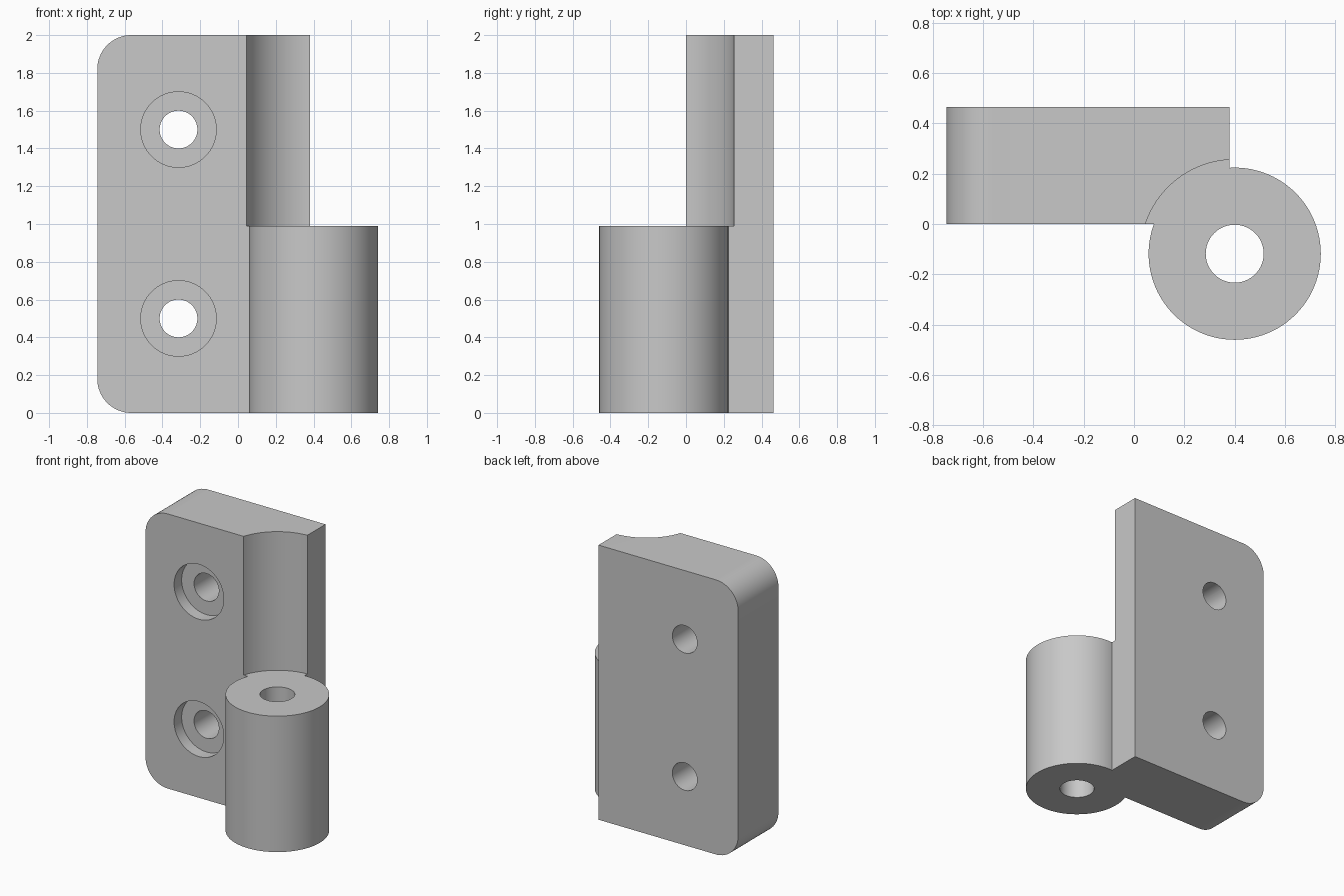
import bpy
import bmesh
import math
from mathutils import Matrix, Vector

cube = bpy.data.objects.get("Cube")
if cube:
    bpy.data.objects.remove(cube, do_unlink=True)

LEFT, RIGHT, BACK = -0.745, 0.38, 0.464
HEIGHT, KNUCKLE_TOP = 2.0, 0.99
CORNER = 0.18
PIN = Vector((0.4, -0.118, 0))
SCREW_X = -0.315

steel = bpy.data.materials.new("grey metal")
steel.use_nodes = True
grey = (0.58, 0.58, 0.58, 1)
steel.diffuse_color = grey
steel.node_tree.nodes["Principled BSDF"].inputs["Base Color"].default_value = grey


def finish(name, bm):
    bmesh.ops.recalc_face_normals(bm, faces=bm.faces)
    mesh = bpy.data.meshes.new(name)
    bm.to_mesh(mesh)
    bm.free()
    mesh.materials.append(steel)
    obj = bpy.data.objects.new(name, mesh)
    bpy.context.collection.objects.link(obj)
    return obj


def cylinder(name, start, end, radius, sides=96):
    """Cylinder running between two points."""
    axis = end - start
    turn = axis.to_track_quat('Z', 'Y').to_matrix().to_4x4()
    bm = bmesh.new()
    bmesh.ops.create_cone(bm, cap_ends=True, segments=sides, radius1=radius,
                          radius2=radius, depth=axis.length,
                          matrix=Matrix.Translation((start + end) / 2) @ turn)
    return finish(name, bm)


def combine(target, tool, operation):
    """Apply a boolean and discard the tool."""
    mod = target.modifiers.new(operation.lower(), 'BOOLEAN')
    mod.operation = operation
    mod.solver = 'EXACT'
    mod.object = tool
    bpy.context.view_layer.objects.active = target
    bpy.ops.object.modifier_apply(modifier=mod.name)
    bpy.data.objects.remove(tool, do_unlink=True)


# Mounting plate: two rounded corners on the outer edge
outline = [(RIGHT, 0), (RIGHT, HEIGHT)]
for centre_z, first in ((HEIGHT - CORNER, 90), (CORNER, 180)):
    for step in range(17):
        a = math.radians(first + 90 * step / 16)
        outline.append((LEFT + CORNER + CORNER * math.cos(a),
                        centre_z + CORNER * math.sin(a)))
bm = bmesh.new()
face = bm.faces.new([bm.verts.new((x, 0, z)) for x, z in outline])
back = bmesh.ops.extrude_face_region(bm, geom=[face])["geom"]
bmesh.ops.translate(bm, vec=(0, BACK, 0),
                    verts=[v for v in back if isinstance(v, bmesh.types.BMVert)])
hinge = finish("hinge_leaf", bm)

# Curved clearance for the mating knuckle
up = Vector((0, 0, 1))
combine(hinge, cylinder("clearance_cutter", PIN + up * KNUCKLE_TOP,
                        PIN + up * (HEIGHT + 0.2), 0.374), 'DIFFERENCE')

# Knuckle and its pin bore
combine(hinge, cylinder("knuckle", PIN, PIN + up * KNUCKLE_TOP, 0.342), 'UNION')
combine(hinge, cylinder("bore_cutter", PIN - up * 0.2,
                        PIN + up * (KNUCKLE_TOP + 0.2), 0.115), 'DIFFERENCE')

# Counterbored screw holes
for z in (0.5, 1.5):
    for radius, depth in ((0.2, 0.087), (0.1, BACK + 0.2)):
        combine(hinge, cylinder("screw_cutter", Vector((SCREW_X, -0.1, z)),
                                Vector((SCREW_X, depth, z)), radius, 64), 'DIFFERENCE')

# Smooth curved walls, crisp edges
bpy.ops.object.select_all(action='DESELECT')
hinge.select_set(True)
bpy.context.view_layer.objects.active = hinge
bpy.ops.object.shade_smooth_by_angle(angle=math.radians(30))
